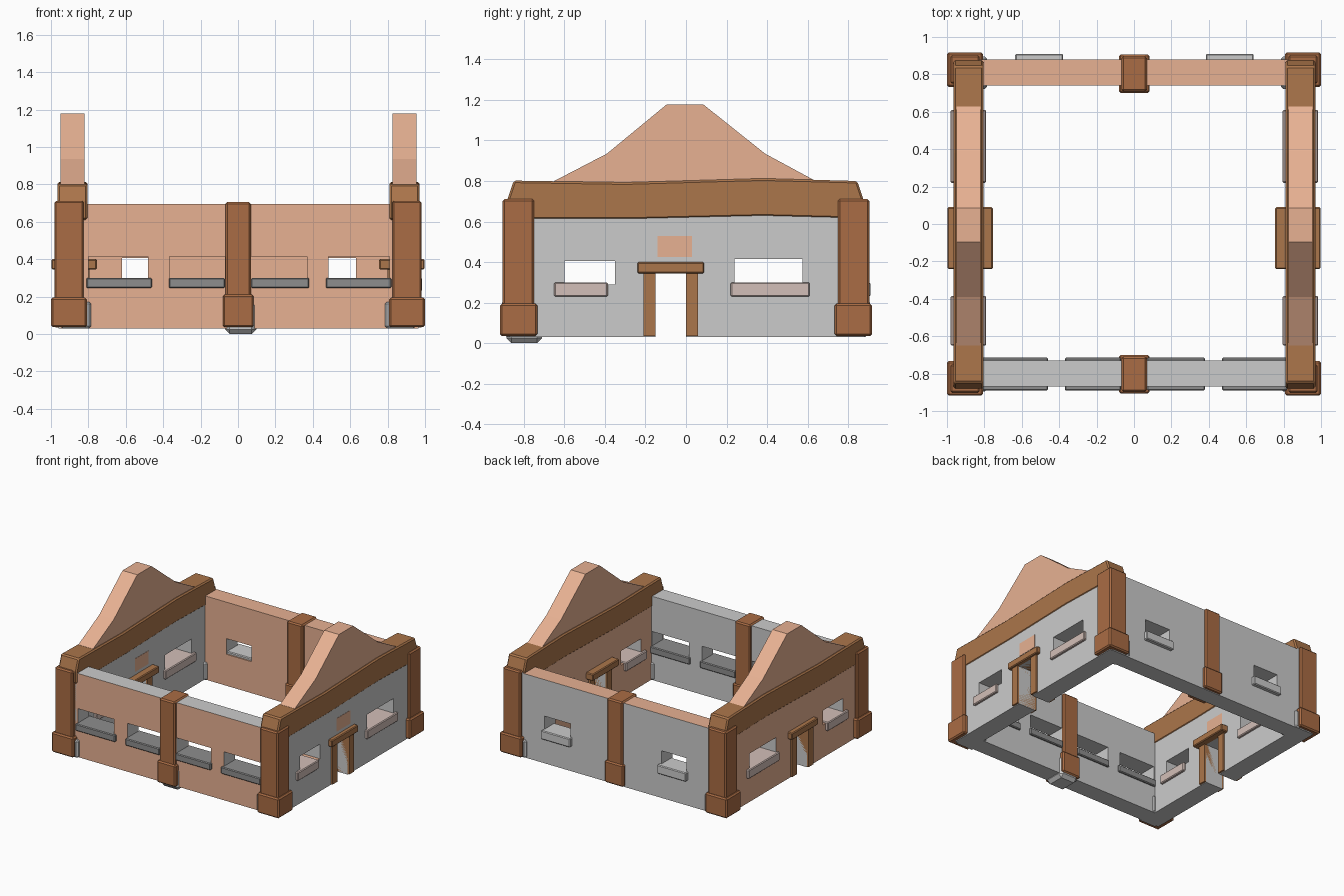
import bpy, bmesh

if "Cube" in bpy.data.objects:
    bpy.data.objects.remove(bpy.data.objects["Cube"])


def material(name, rgb):
    m = bpy.data.materials.new(name)
    m.diffuse_color = (*rgb, 1)
    m.use_nodes = True
    m.node_tree.nodes["Principled BSDF"].inputs["Base Color"].default_value = m.diffuse_color
    return m


BRICK = material("brick", (0.8, 0.44, 0.29))
BEAM = material("beam_wood", (0.41, 0.18, 0.07))
POST = material("post_wood", (0.40, 0.15, 0.058))
PLASTER = material("plaster", (0.8, 0.8, 0.8))
PALE = material("pale_sill", (0.65, 0.52, 0.48))
SLATE = material("dark_sill", (0.27, 0.27, 0.27))


def finish(name, bm, mats, bevel=0):
    bmesh.ops.recalc_face_normals(bm, faces=bm.faces)
    me = bpy.data.meshes.new(name)
    bm.to_mesh(me)
    bm.free()
    ob = bpy.data.objects.new(name, me)
    bpy.context.collection.objects.link(ob)
    for m in mats:
        me.materials.append(m)
    if bevel:
        b = ob.modifiers.new("bevel", 'BEVEL')
        b.width, b.segments = bevel, 1
    return ob


def box(name, x, y, z, mat=None, bevel=0):
    bm = bmesh.new()
    bmesh.ops.create_cube(bm, size=1)
    for v in bm.verts:
        v.co = [r[0] + (r[1] - r[0]) * (c + 0.5) for r, c in zip((x, y, z), v.co)]
    return finish(name, bm, [mat] if mat else [], bevel)


def prism(name, yz, x0, x1, mat, bevel=0):
    """Extrude a y-z outline along x."""
    bm = bmesh.new()
    a = [bm.verts.new((x0, *p)) for p in yz]
    b = [bm.verts.new((x1, *p)) for p in yz]
    n = len(yz)
    bm.faces.new(a)
    bm.faces.new(b[::-1])
    for i in range(n):
        j = (i + 1) % n
        bm.faces.new((a[i], b[i], b[j], a[j]))
    return finish(name, bm, [mat], bevel)


def wall(name, along_y, u, z, d, holes, brick_sign, brick_top):
    """Slab with rectangular openings; one side brick, the other plaster."""
    us = sorted({*u, *(c for h in holes for c in h[:2])})
    zs = sorted({*z, *(c for h in holes for c in h[2:])})
    bm = bmesh.new()
    cache = {}

    def vert(i, j, k):
        if (i, j, k) not in cache:
            p = (d[k], us[i], zs[j]) if along_y else (us[i], d[k], zs[j])
            cache[i, j, k] = bm.verts.new(p)
        return cache[i, j, k]

    def solid(i, j):
        if not (0 <= i < len(us) - 1 and 0 <= j < len(zs) - 1):
            return False
        cu, cz = (us[i] + us[i + 1]) / 2, (zs[j] + zs[j + 1]) / 2
        return not any(h[0] < cu < h[1] and h[2] < cz < h[3] for h in holes)

    for i in range(len(us) - 1):
        for j in range(len(zs) - 1):
            if not solid(i, j):
                continue
            ring = [(i, j), (i + 1, j), (i + 1, j + 1), (i, j + 1)]
            for k in (0, 1):
                bm.faces.new([vert(*c, k) for c in ring])
            for e, (di, dj) in enumerate(((0, -1), (1, 0), (0, 1), (-1, 0))):
                if not solid(i + di, j + dj):
                    p, q = ring[e], ring[(e + 1) % 4]
                    bm.faces.new((vert(*p, 0), vert(*q, 0), vert(*q, 1), vert(*p, 1)))
    bmesh.ops.recalc_face_normals(bm, faces=bm.faces)
    for f in bm.faces:
        n = f.normal.x if along_y else f.normal.y
        brick = n * brick_sign > 0.5 or (brick_top and f.normal.z > 0.5)
        f.material_index = 0 if brick else 1
    finish(name, bm, [BRICK, PLASTER])


# front wall, four windows with sills
front = [(-0.80, -0.48), (-0.365, -0.07), (0.07, 0.37), (0.485, 0.81)]
wall("front_wall", False, (-0.95, 0.96), (0.03, 0.695), (-0.87, -0.73),
     [(a, b, 0.29, 0.415) for a, b in front], -1, False)
for a, b in ((-0.81, -0.46), (-0.37, -0.07), (0.07, 0.38), (0.47, 0.82)):
    box("front_sill", (a, b), (-0.89, -0.715), (0.245, 0.30), SLATE, 0.006)

# back wall, two windows with sills
wall("back_wall", False, (-0.95, 0.96), (0.03, 0.695), (0.74, 0.88),
     [(-0.62, -0.40, 0.28, 0.405), (0.40, 0.63, 0.28, 0.405)], -1, True)
for a, b in ((-0.635, -0.38), (0.385, 0.64)):
    box("back_sill", (a, b), (0.75, 0.91), (0.23, 0.30), None, 0.006)

gable = [(-0.65, 0.75), (-0.65, 0.8), (-0.39, 0.935), (-0.095, 1.178),
         (0.085, 1.178), (0.39, 0.935), (0.64, 0.8), (0.64, 0.75)]
beam = [(-0.88, 0.61), (-0.25, 0.61), (0.38, 0.625), (0.875, 0.612), (0.875, 0.71),
        (0.845, 0.80), (0.38, 0.813), (-0.3, 0.793), (-0.85, 0.802), (-0.88, 0.71)]

# side walls: identical layout on both sides, brick facing -x
for side, c in (("left", -0.885), ("right", 0.89)):
    s = -1 if c < 0 else 1
    wall(side + "_wall", True, (-0.87, 0.88), (0.03, 0.70), (c - 0.075, c + 0.075),
         [(-0.60, -0.35, 0.29, 0.405), (0.24, 0.575, 0.29, 0.415),
          (-0.15, 0.0, 0.03, 0.345)], -1, True)
    for a, b in ((-0.65, -0.385), (0.22, 0.61)):
        box(side + "_sill", (c - 0.095, c + 0.095), (a, b), (0.23, 0.30), PALE, 0.006)
    box(side + "_brick_patch", (c + 0.07, c + 0.077), (-0.14, 0.03), (0.425, 0.53), BRICK)
    prism(side + "_beam", beam, c - 0.08, c + 0.08, BEAM, 0.01)
    prism(side + "_gable", gable, c - 0.065, c + 0.065, BRICK)
    # door frame
    for a, b in ((-0.21, -0.15), (0.0, 0.06)):
        box(side + "_door_jamb", (c - 0.09, c + 0.09), (a, b), (0.035, 0.35), BEAM)
    x = sorted((s * 0.755, s * 0.997))
    box(side + "_door_lintel", x, (-0.24, 0.09), (0.345, 0.40), BEAM, 0.006)

# corner posts with plinths and foot stones
for sx in (-1, 1):
    for sy in (-1, 1):
        box("corner_post", sorted((sx * 0.825, sx * 0.982)),
            sorted((sy * 0.75, sy * 0.904)), (0.15, 0.712), POST, 0.01)
        box("corner_plinth", sorted((sx * 0.808, sx * 1.0)),
            sorted((sy * 0.733, sy * 0.918)), (0.036, 0.195), POST, 0.01)
        box("corner_stone", sorted((sx * 0.785, sx * 0.95)),
            sorted((sy * 0.722, sy * 0.895)), (0.03, 0.172), None, 0.012)

# middle posts on front and back
for sy in (-1, 1):
    box("middle_post", (-0.067, 0.069), sorted((sy * 0.708, sy * 0.897)),
        (0.15, 0.705), POST, 0.01)
    box("middle_plinth", (-0.081, 0.084), sorted((sy * 0.70, sy * 0.907)),
        (0.036, 0.21), POST, 0.01)
box("middle_stone", (-0.07, 0.098), (-0.885, -0.71), (0.0, 0.18), None, 0.025)
